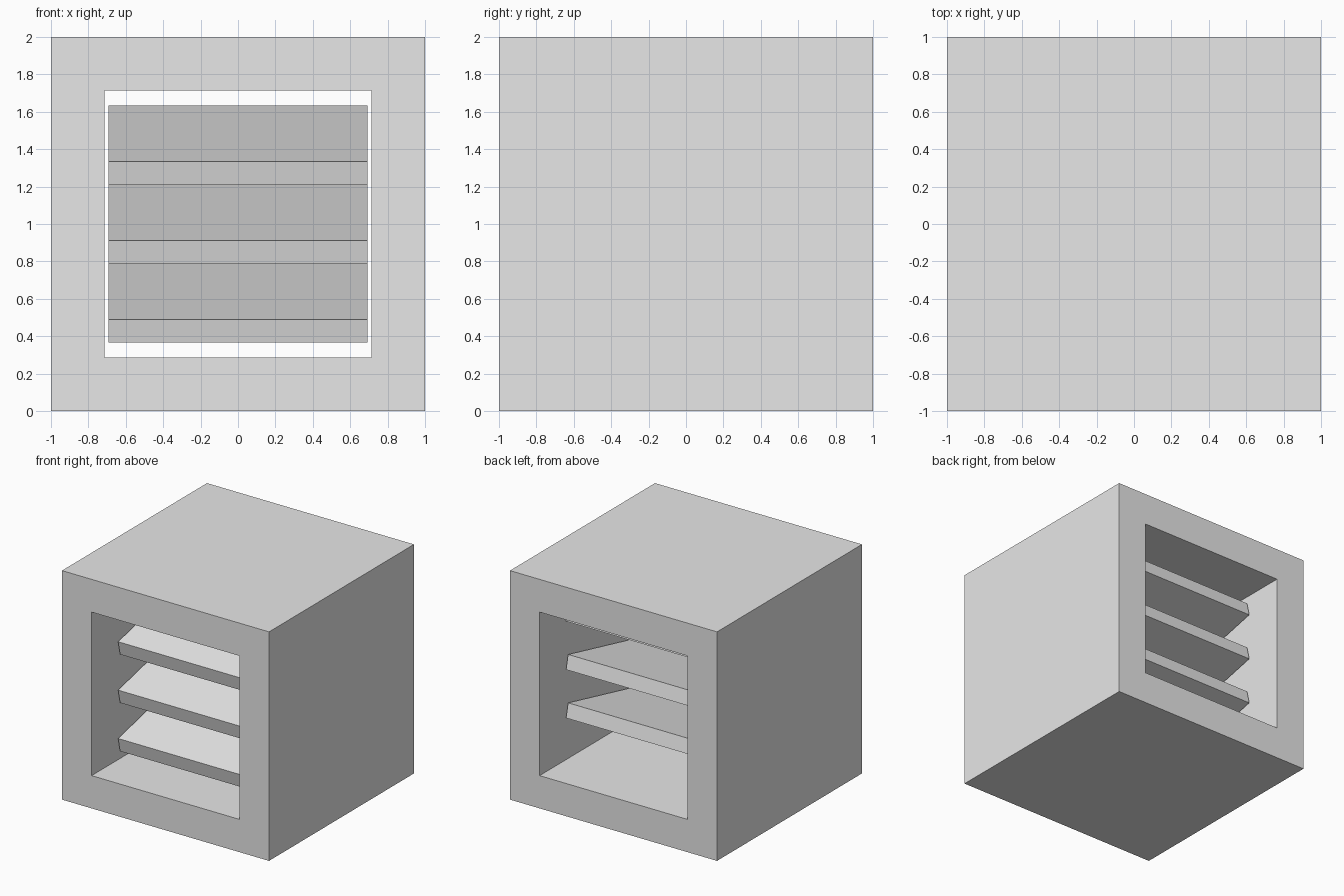
import bpy
import bmesh
from math import radians
from mathutils import Matrix, Vector

cube = bpy.data.objects.get("Cube")
if cube:
    bpy.data.objects.remove(cube, do_unlink=True)

SIZE = 2.0
OPENING = 1.428
SLAT = (1.386, 1.336, 0.125)    # width, depth, thickness
SLAT_STEP = 0.4225
SLAT_TILT = radians(13)         # front edge low, back edge high

grey = bpy.data.materials.new("light_grey")
grey.use_nodes = True
grey.diffuse_color = (0.8, 0.8, 0.8, 1)
grey.node_tree.nodes["Principled BSDF"].inputs["Base Color"].default_value = grey.diffuse_color


def add_object(name, bm):
    bmesh.ops.recalc_face_normals(bm, faces=bm.faces)
    mesh = bpy.data.meshes.new(name)
    bm.to_mesh(mesh)
    bm.free()
    mesh.materials.append(grey)
    obj = bpy.data.objects.new(name, mesh)
    bpy.context.collection.objects.link(obj)
    return obj


# Housing: a square ring at the front, extruded to the back
bm = bmesh.new()
corners = [(-1, -1), (1, -1), (1, 1), (-1, 1)]
outer, inner = [
    [bm.verts.new((x * w / 2, -SIZE / 2, SIZE / 2 + z * w / 2)) for x, z in corners]
    for w in (SIZE, OPENING)
]
ring = []
for i in range(4):
    j = (i + 1) % 4
    ring.append(bm.faces.new((outer[i], outer[j], inner[j], inner[i])))
back = bmesh.ops.extrude_face_region(bm, geom=ring, use_keep_orig=True)
back_verts = [g for g in back["geom"] if isinstance(g, bmesh.types.BMVert)]
bmesh.ops.translate(bm, verts=back_verts, vec=(0, SIZE, 0))
add_object("housing", bm)

# Three tilted slats stacked inside the opening
for i, name in enumerate(("lower_slat", "middle_slat", "upper_slat")):
    bm = bmesh.new()
    bmesh.ops.create_cube(bm, size=1, matrix=Matrix.Diagonal((*SLAT, 1)))
    slat = add_object(name, bm)
    slat.rotation_euler.x = SLAT_TILT
    slat.location = Vector((0, 0, SIZE / 2 + (i - 1) * SLAT_STEP))
